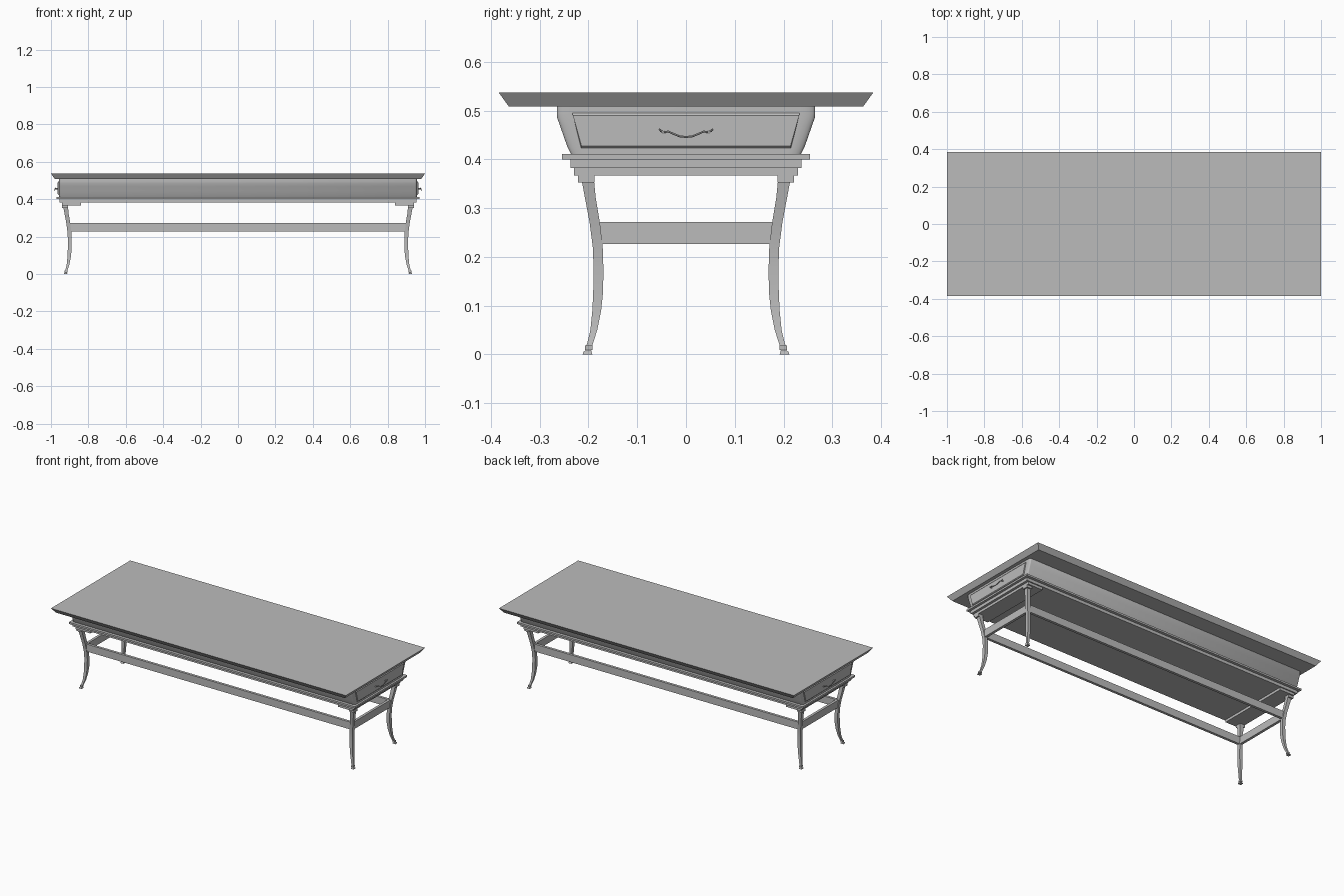
import bpy, bmesh, math
from mathutils import Vector

cube = bpy.data.objects.get("Cube")
if cube:
    bpy.data.objects.remove(cube, do_unlink=True)

GREY = (0.5, 0.5, 0.5, 1)
grey = bpy.data.materials.new("plain_grey")
grey.use_nodes = True
grey.diffuse_color = GREY
grey.node_tree.nodes["Principled BSDF"].inputs["Base Color"].default_value = GREY


def loft(name, rings, smooth=False):
    """Skin closed rings of equal length and cap both ends."""
    bm = bmesh.new()
    loops = [[bm.verts.new(p) for p in ring] for ring in rings]
    for a, b in zip(loops, loops[1:]):
        for i in range(len(a)):
            j = (i + 1) % len(a)
            bm.faces.new((a[i], a[j], b[j], b[i]))
    bm.faces.new(loops[0])
    bm.faces.new(loops[-1])
    bmesh.ops.recalc_face_normals(bm, faces=bm.faces)
    mesh = bpy.data.meshes.new(name)
    bm.to_mesh(mesh)
    bm.free()
    mesh.materials.append(grey)
    ob = bpy.data.objects.new(name, mesh)
    bpy.context.collection.objects.link(ob)
    if smooth:
        bpy.ops.object.select_all(action='DESELECT')
        ob.select_set(True)
        bpy.context.view_layer.objects.active = ob
        bpy.ops.object.shade_smooth_by_angle(angle=math.radians(40))
    return ob


def rect(x0, x1, y0, y1, z):
    return [(x0, y0, z), (x1, y0, z), (x1, y1, z), (x0, y1, z)]


def slab(name, hx, hy, z0, z1, cx=0, cy=0, flare=0):
    f = flare
    return loft(name, [
        rect(cx - hx + f, cx + hx - f, cy - hy + f, cy + hy - f, z0),
        rect(cx - hx, cx + hx, cy - hy, cy + hy, z1)])


def soft_rect(hx, hy, rx, ry, z, steps=5):
    """Rectangle with elliptical corners."""
    pts = []
    for q, (sx, sy) in enumerate([(1, 1), (-1, 1), (-1, -1), (1, -1)]):
        for i in range(steps + 1):
            a = (q + i / steps) * math.pi / 2
            pts.append((sx * (hx - rx) + rx * math.cos(a),
                        sy * (hy - ry) + ry * math.sin(a), z))
    return pts


def tube(name, path, radius, sides=6):
    """Round bar along a path lying across the drawer front."""
    rings = []
    for i, p in enumerate(path):
        t = (Vector(path[min(i + 1, len(path) - 1)]) - Vector(path[max(i - 1, 0)])).normalized()
        u = t.orthogonal().normalized() if abs(t.x) > 0.9 else Vector((1, 0, 0)).cross(t).normalized()
        v = t.cross(u)
        rings.append([Vector(p) + radius * (math.cos(k * math.tau / sides) * u
                      + math.sin(k * math.tau / sides) * v) for k in range(sides)])
    return loft(name, rings, True)


# Top with undercut edge
slab("table_top", 1.0, 0.384, 0.508, 0.537, flare=0.021)

# Curved apron body
profile = [(0.236, 0.411), (0.243, 0.425), (0.25, 0.445), (0.258, 0.468),
           (0.264, 0.485), (0.265, 0.495), (0.265, 0.508)]
loft("apron", [soft_rect(0.958, y, 0.01, 0.03, z) for y, z in profile], True)

# Stepped mouldings under the apron
slab("moulding_wide", 0.97, 0.254, 0.4, 0.411)
slab("moulding_narrow", 0.955, 0.237, 0.382, 0.4)

# Leg centreline: distance out along y, half thickness, height
leg = [(0.2, 0.006, 0.012), (0.196, 0.006, 0.025), (0.189, 0.007, 0.05),
       (0.183, 0.009, 0.09), (0.18, 0.0102, 0.13), (0.1795, 0.01, 0.18),
       (0.181, 0.0102, 0.22), (0.187, 0.0105, 0.27), (0.196, 0.011, 0.32),
       (0.201, 0.0125, 0.355)]
foot = [(0.202, 0.01, 0), (0.202, 0.0085, 0.005), (0.2, 0.0055, 0.009)]
X_SHIFT = 0.72


def leg_rings(stations, sx, sy):
    return [rect(sx * (d + X_SHIFT) - h, sx * (d + X_SHIFT) + h,
                 sy * d - h, sy * d + h, z) for d, h, z in stations]


for sx, side in ((1, "left"), (-1, "right")):
    # End strip above the legs
    slab("end_strip_" + side, 0.05, 0.23, 0.367, 0.382, cx=sx * 0.89)
    slab("end_rail_" + side, 0.008, 0.182, 0.227, 0.272, cx=sx * 0.902)

    # Drawer front with sloping top and bottom edges
    def panel(x, z0, z1, trim):
        return [(sx * x, -0.215 + trim, z0), (sx * x, 0.215 - trim, z0),
                (sx * x, 0.233 - trim, z1), (sx * x, -0.233 + trim, z1)]
    loft("drawer_front_" + side, [panel(0.95, 0.423, 0.495, 0),
                                  panel(0.96, 0.423, 0.495, 0),
                                  panel(0.964, 0.427, 0.49, 0.001)])

    # Drooping pull handle and its mounts
    path = [(0.974, -0.047, 0.456), (0.978, -0.036, 0.457), (0.979, -0.025, 0.452),
            (0.98, -0.012, 0.447), (0.98, 0, 0.446)]
    path += [(x, -y, z) for x, y, z in reversed(path[:-1])]
    tube("pull_handle_" + side, [(sx * x, y, z) for x, y, z in path], 0.002)
    for sy, end in ((-1, "front"), (1, "back")):
        tube(f"handle_post_{side}_{end}",
             [(sx * 0.962, sy * 0.047, 0.456), (sx * 0.977, sy * 0.047, 0.456)], 0.003)
        tube(f"handle_tip_{side}_{end}",
             [(sx * 0.974, sy * 0.045, 0.456), (sx * 0.976, sy * 0.052, 0.458),
              (sx * 0.976, sy * 0.055, 0.463)], 0.0018)

        # Leg, cap and foot at each corner
        loft(f"leg_{end}_{side}", leg_rings(leg, sx, sy), True)
        slab(f"leg_cap_{end}_{side}", 0.0165, 0.0165, 0.353, 0.367,
             cx=sx * 0.9245, cy=sy * 0.2045)
        loft(f"foot_{end}_{side}", leg_rings(foot, sx, sy))
        slab(f"foot_cuff_{end}_{side}", 0.0075, 0.0075, 0.009, 0.018,
             cx=sx * 0.9195, cy=sy * 0.1995)

# Long rails
for sy, end in ((-1, "front"), (1, "back")):
    slab("long_rail_" + end, 0.902, 0.008, 0.227, 0.272, cy=sy * 0.182)
